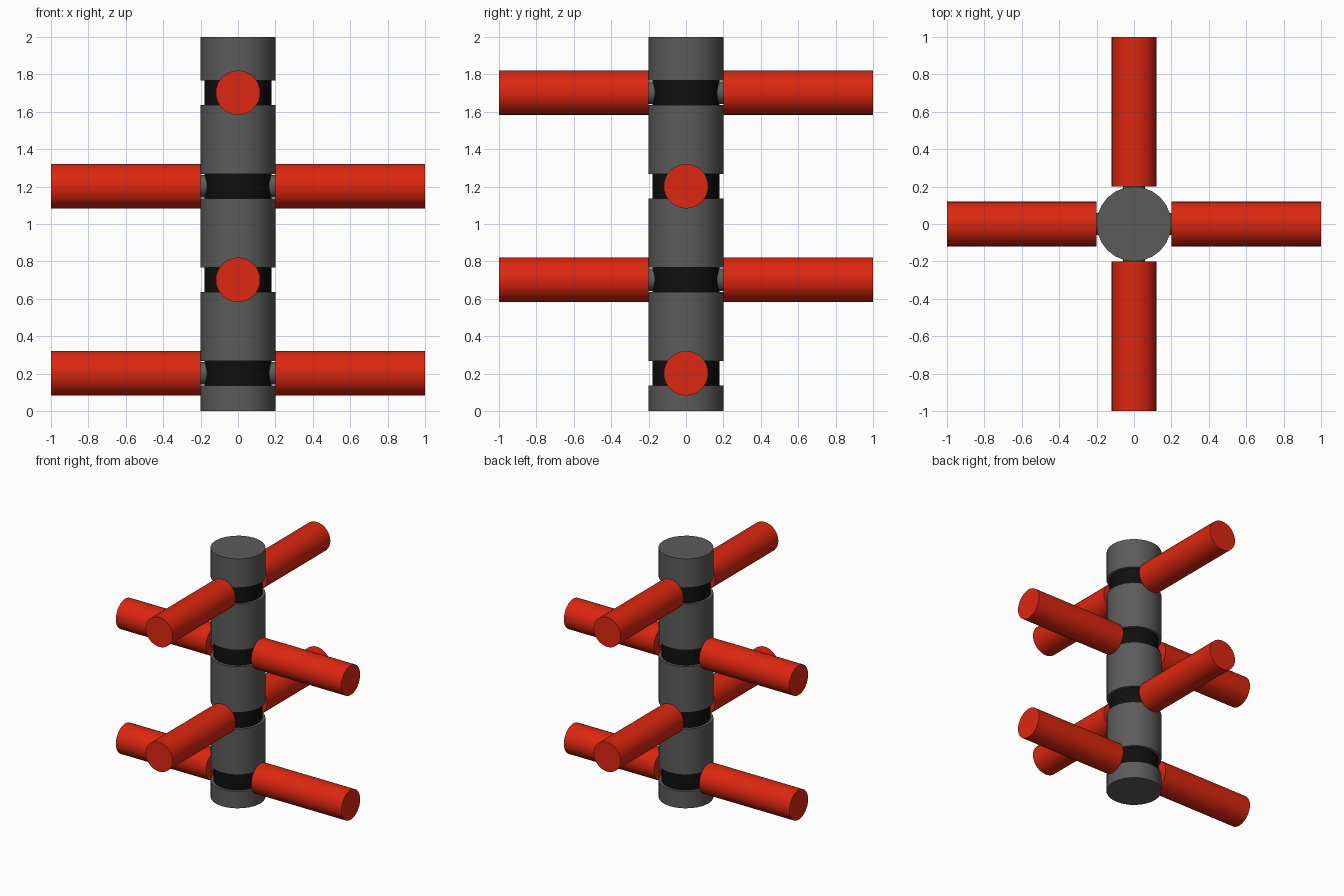
import bpy, math
from mathutils import Vector

if "Cube" in bpy.data.objects:
    bpy.data.objects.remove(bpy.data.objects["Cube"])


def material(name, rgb):
    m = bpy.data.materials.new(name)
    m.diffuse_color = (*rgb, 1)
    m.use_nodes = True
    m.node_tree.nodes["Principled BSDF"].inputs["Base Color"].default_value = m.diffuse_color
    return m


GREY = material("grey", (0.105, 0.105, 0.105))
BLACK = material("black", (0.005, 0.005, 0.005))
RED = material("red", (0.72, 0.02, 0.005))


def cylinder(name, start, end, radius, mat, sides):
    """Closed cylinder running between two points."""
    a, b = Vector(start), Vector(end)
    axis = b - a
    bpy.ops.mesh.primitive_cylinder_add(
        vertices=sides, radius=radius, depth=axis.length,
        location=(a + b) / 2, rotation=axis.to_track_quat('Z', 'Y').to_euler())
    ob = bpy.context.object
    ob.name = name
    ob.data.materials.append(mat)
    bpy.ops.object.shade_smooth_by_angle(angle=math.radians(30))


LEVELS = [0.2, 0.7, 1.2, 1.7]
HALF_BAND = 0.066

# Grey pole sections separated by recessed black bands
bottom = 0.0
for z in LEVELS + [None]:
    top = 2.0 if z is None else z - HALF_BAND + 0.002
    cylinder("pole_section", (0, 0, bottom), (0, 0, top), 0.2, GREY, 24)
    if z is not None:
        bottom = z + HALF_BAND + 0.002
        cylinder("recessed_band", (0, 0, top), (0, 0, bottom), 0.178, BLACK, 24)

# Opposed arms, alternating between the x and y axes, each on a short grey peg
for i, z in enumerate(LEVELS):
    d = Vector((1, 0, 0)) if i % 2 == 0 else Vector((0, 1, 0))
    c = Vector((0, 0, z + 0.002))
    for s in (-1, 1):
        cylinder("arm_peg", c + d * s * 0.165, c + d * s * 0.205, 0.06, GREY, 24)
        cylinder("arm", c + d * s * 0.2, c + d * s, 0.119, RED, 32)
